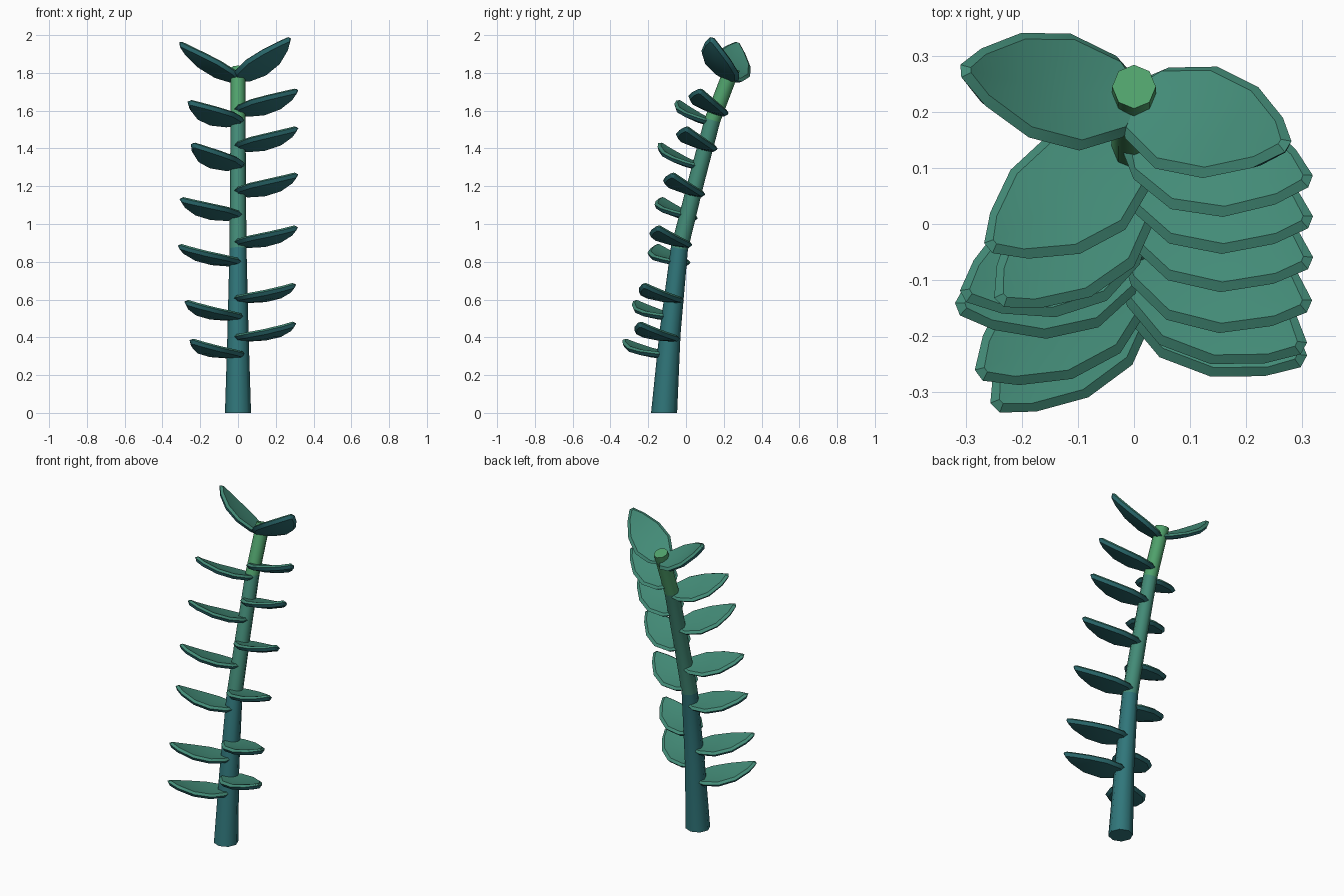
import bpy, bmesh, math
from mathutils import Vector

if "Cube" in bpy.data.objects:
    bpy.data.objects.remove(bpy.data.objects["Cube"])


def material(name, rgb):
    lin = [((c / 255 + 0.055) / 1.055) ** 2.4 for c in rgb]
    m = bpy.data.materials.new(name)
    m.diffuse_color = (*lin, 1)
    m.use_nodes = True
    m.node_tree.nodes["Principled BSDF"].inputs["Base Color"].default_value = m.diffuse_color
    return m


TEAL = material("dark teal", (48, 118, 122))
LEAF = material("leaf green", (67, 139, 119))
SHOOT = material("shoot green", (80, 162, 108))


def finish(bm, name, mats, angle):
    bmesh.ops.recalc_face_normals(bm, faces=bm.faces)
    me = bpy.data.meshes.new(name)
    bm.to_mesh(me)
    bm.free()
    for m in mats:
        me.materials.append(m)
    for p in me.polygons:
        p.use_smooth = True
    me.set_sharp_from_angle(angle=math.radians(angle))
    ob = bpy.data.objects.new(name, me)
    bpy.context.collection.objects.link(ob)
    return ob


# Stem path: (y, z, radius), leaning backwards
PATH = [(-0.116, 0, 0.069), (-0.085, 0.42, 0.056), (-0.035, 0.87, 0.045),
        (0.05, 1.21, 0.042), (0.14, 1.55, 0.040), (0.245, 1.825, 0.039)]


def stem_at(z):
    """Stem centre and smoothed direction at height z."""
    def y_at(h):
        for (y0, z0, _), (y1, z1, _) in zip(PATH, PATH[1:]):
            if h <= z1 or z1 == PATH[-1][1]:
                return y0 + (y1 - y0) * (h - z0) / (z1 - z0)
    lo, hi = max(0, z - 0.15), z + 0.15
    return Vector((0, y_at(z), z)), Vector((0, y_at(hi) - y_at(lo), hi - lo)).normalized()


def build_stem():
    bm = bmesh.new()
    rings = []
    for y, z, r in PATH:
        ring = []
        tilt = 0 if z == 0 else stem_at(z)[1].y
        for k in range(8):
            a = k * math.pi / 4
            dy = r * math.sin(a)
            ring.append(bm.verts.new((r * math.cos(a), y + dy, z - dy * tilt)))
        rings.append(ring)
    for i, (a, b) in enumerate(zip(rings, rings[1:])):
        for k in range(8):
            f = bm.faces.new((a[k], a[(k + 1) % 8], b[(k + 1) % 8], b[k]))
            f.material_index = (0, 0, 1, 1, 2)[i]   # colour by height
    bm.faces.new(rings[0])
    bm.faces.new(rings[-1]).material_index = 2
    finish(bm, "stem", [TEAL, LEAF, SHOOT], 50)


# Leaf outline: (position along leaf, half width)
OUTLINE = [(-0.04, 0.028), (0.08, 0.078), (0.32, 0.112),
           (0.6, 0.1), (0.85, 0.055), (1.0, 0.012)]


def build_leaf(name, base_z, tip, bow=0.028, cup=0.012, h=0.015):
    base, up = stem_at(base_z)
    axis = Vector(tip) - base
    normal = (up - axis * (up.dot(axis) / axis.length_squared)).normalized()
    side = normal.cross(axis.normalized())
    bm = bmesh.new()
    rings = []
    for i, (t, w) in enumerate(OUTLINE):
        inner = max(w - 0.016, w * 0.4)
        ti = t + (0.035 if i == 0 else -0.04 if i == len(OUTLINE) - 1 else 0)
        # closed section: rim, top (3), rim, underside (3)
        section = [(t, -w, 0), (ti, -inner, h), (ti, 0, h), (ti, inner, h),
                   (t, w, 0), (ti, inner, -h), (ti, 0, -h), (ti, -inner, -h)]
        ring = []
        for s, x, z in section:
            lift = z - bow * 4 * s * (1 - s) + cup * (x / 0.112) ** 2
            ring.append(bm.verts.new(base + axis * s + side * x + normal * lift))
        rings.append(ring)
    for a, b in zip(rings, rings[1:]):
        for k in range(8):
            f = bm.faces.new((a[k], a[(k + 1) % 8], b[(k + 1) % 8], b[k]))
            f.material_index = 0 if k < 4 else 1    # green top, teal underside
    # close both ends, upper half green and lower half teal
    for r in (rings[0], rings[-1]):
        bm.faces.new(r[0:5])
        bm.faces.new((r[4], r[5], r[6], r[7], r[0])).material_index = 1
    finish(bm, name, [LEAF, TEAL], 30)


build_stem()

# Leaves: height on the stem, tip position
RIGHT = [(0.395, (0.303, -0.245, 0.475)), (0.60, (0.303, -0.222, 0.68)),
         (0.895, (0.313, -0.147, 0.985)), (1.165, (0.315, -0.07, 1.265)),
         (1.405, (0.315, 0.003, 1.51)), (1.595, (0.315, 0.076, 1.71)),
         (1.77, (0.275, 0.138, 1.985))]
LEFT = [(0.305, (-0.248, -0.328, 0.385)), (0.505, (-0.277, -0.27, 0.59)),
        (0.795, (-0.315, -0.152, 0.887)), (1.04, (-0.305, -0.129, 1.135)),
        (1.30, (-0.241, -0.14, 1.425)), (1.535, (-0.26, -0.043, 1.65)),
        (1.77, (-0.309, 0.273, 1.96))]
for label, leaves in (("right", RIGHT), ("left", LEFT)):
    for n, (z, tip) in enumerate(leaves, 1):
        build_leaf(f"{label}_leaf_{n}", z, tip)
